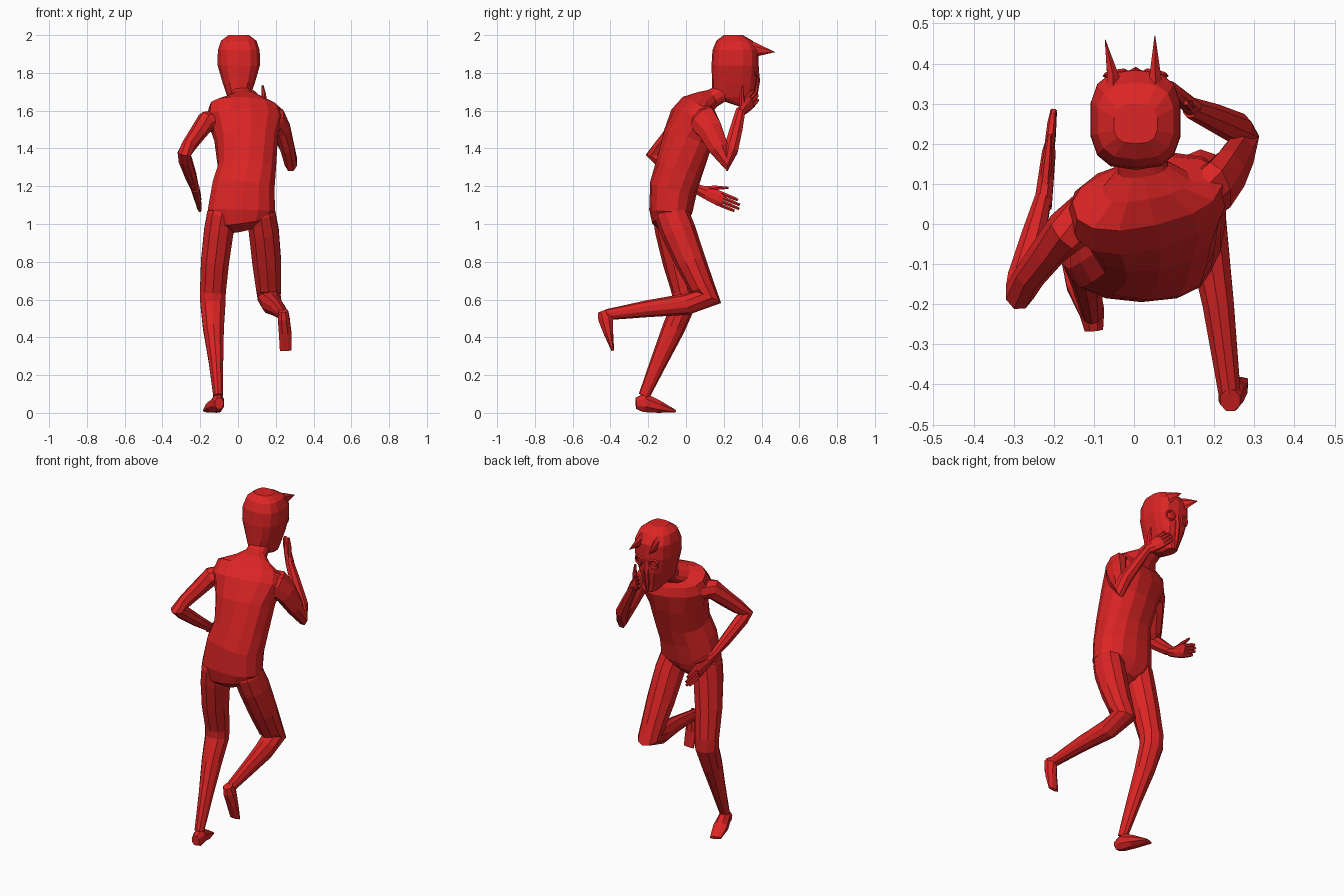
import bpy, bmesh, math
from mathutils import Vector

red = bpy.data.materials.new("red")
red.diffuse_color = (0.72, 0.018, 0.018, 1)


def loft(name, rings, n=8, side=None, power=1.0, axis=None):
    """Skin elliptical rings (x, y, z, half width, half depth[, yaw degrees]) along a path."""
    bm = bmesh.new()
    pts = [Vector(r[:3]) for r in rings]
    loops = []
    for i, r in enumerate(rings):
        t = Vector()
        if i > 0:
            t += (pts[i] - pts[i - 1]).normalized()
        if i < len(pts) - 1:
            t += (pts[i + 1] - pts[i]).normalized()
        t = Vector(axis).normalized() if axis else t.normalized()
        a = math.radians(r[5] if len(r) > 5 else 0)
        s = Vector(side) if side else Vector((math.cos(a), math.sin(a), 0))
        u = (s - t * s.dot(t)).normalized()
        v = t.cross(u)
        loop = []
        for k in range(n):
            b = 2 * math.pi * (k + 0.5) / n
            c, d = math.cos(b), math.sin(b)
            c = math.copysign(abs(c) ** power, c)
            d = math.copysign(abs(d) ** power, d)
            loop.append(bm.verts.new(pts[i] + u * r[3] * c + v * r[4] * d))
        loops.append(loop)
    for lo, hi in zip(loops, loops[1:]):
        for k in range(n):
            j = (k + 1) % n
            bm.faces.new((lo[k], lo[j], hi[j], hi[k]))
    bm.faces.new(loops[0][::-1])
    bm.faces.new(loops[-1])
    bmesh.ops.recalc_face_normals(bm, faces=bm.faces[:])
    me = bpy.data.meshes.new(name)
    bm.to_mesh(me)
    bm.free()
    me.materials.append(red)
    ob = bpy.data.objects.new(name, me)
    bpy.context.collection.objects.link(ob)
    return ob


def hand(name, wrist, tip, spread, thumb=.07):
    """Palm, four fingers fanned along spread, and a thumb on the +spread side."""
    w, p = Vector(wrist), Vector(tip)
    d = p - w
    s = Vector(spread)
    s = (s - d * s.dot(d) / d.length_squared).normalized()
    loft(name + "_palm", [(*(w + d * f), a, b) for f, a, b in
         ((-0.1, .026, .024), (.2, .036, .021), (.5, .043, .018), (.6, .04, .013))], 8, side=s)
    for i in range(4):
        o = (i - 1.5) * 0.02
        reach = (0.92, 1.0, 0.98, 0.9)[i]
        loft(f"{name}_finger_{i}", [(*(w + d * .5 + s * o), .011, .012),
             (*(w + d * .8 + s * o), .01, .011),
             (*(w + d * reach + s * o), .008, .008)], 6, side=s)
    loft(name + "_thumb", [(*(w + d * .1 + s * .015), .016, .014),
         (*(w + d * .35 + s * thumb * .65), .013, .012),
         (*(w + d * .6 + s * thumb), .006, .006)], 6, side=d)


# torso and neck, shoulders twisted toward the right arm
loft("torso", [
    (.03, -.07, .975, .07, .055), (.02, -.08, 1.015, .15, .1), (.018, -.08, 1.07, .182, .115),
    (.03, -.065, 1.2, .168, .127), (.047, -.035, 1.3, .156, .128, 4),
    (.043, .01, 1.45, .168, .134, 10), (.035, .05, 1.56, .205, .124, 16),
    (.033, .075, 1.618, .19, .096, 16), (.03, .1, 1.645, .11, .066, 12),
    (.022, .14, 1.665, .064, .05, 4), (.01, .22, 1.71, .05, .045)], 14, power=.85)

# head, boxy from above
loft("head", [
    (.004, .315, 1.625, .03, .042), (.004, .25, 1.67, .06, .112),
    (.004, .258, 1.75, .088, .12), (.004, .26, 1.84, .114, .125),
    (.004, .262, 1.92, .113, .122), (.004, .257, 1.97, .096, .096),
    (.004, .25, 2.0, .055, .05)], 14, power=.72, axis=(0, 0, 1))

# forehead horns
for name, x, tx, ty in (("left_horn", -.052, -.072, .46), ("right_horn", .053, .052, .47)):
    loft(name, [(x, .32, 1.93, .022, .045), (x, .365, 1.922, .017, .038),
                (tx, ty, 1.91, .001, .001)], 6)

# long drooping nose and eye rings
loft("nose", [(.004, .37, 1.85, .012, .012), (.004, .374, 1.76, .018, .018),
              (.004, .366, 1.68, .014, .013), (.004, .36, 1.62, .004, .004)], 6)
for name, x, turn in (("left_eye_ring", -.046, .2), ("right_eye_ring", .054, -.2)):
    bpy.ops.mesh.primitive_torus_add(major_radius=.026, minor_radius=.007, major_segments=10,
        minor_segments=4, location=(x, .375, 1.81), rotation=(math.pi / 2 - .1, 0, turn))
    bpy.context.object.name = name
    bpy.context.object.data.materials.append(red)

# right arm raised, hand laid across the cheek
loft("right_arm", [
    (.14, .06, 1.565, .06, .075), (.205, .09, 1.555, .055, .082), (.235, .125, 1.5, .046, .072),
    (.262, .175, 1.4, .04, .055), (.28, .215, 1.33, .035, .055),
    (.262, .236, 1.39, .036, .042), (.2, .265, 1.5, .029, .036),
    (.14, .29, 1.605, .022, .027)], 8)
hand("right_hand", (.14, .295, 1.6), (.05, .375, 1.69), (.1, -.1, .5), .1)

# left arm swung back with the elbow bent
loft("left_arm", [
    (-.115, .02, 1.545, .065, .06), (-.17, -.02, 1.54, .055, .058), (-.21, -.065, 1.485, .045, .048),
    (-.26, -.13, 1.415, .039, .04), (-.285, -.17, 1.37, .038, .045),
    (-.28, -.135, 1.342, .037, .041), (-.25, -.03, 1.255, .032, .034),
    (-.225, .07, 1.18, .021, .025)], 8)
hand("left_hand", (-.225, .065, 1.182), (-.2, .285, 1.09), (0, .39, .92))

# right leg kicked up behind
loft("right_leg", [
    (.11, -.085, 1.13, .06, .07), (.122, -.075, 1.05, .08, .092), (.137, -.04, .96, .083, .093),
    (.152, .025, .8, .08, .081), (.162, .085, .665, .07, .068), (.165, .112, .612, .064, .08),
    (.178, 0, .575, .055, .057), (.21, -.2, .552, .041, .045),
    (.238, -.42, .52, .029, .029)], 10)
loft("right_foot", [
    (.24, -.44, .54, .027, .03), (.242, -.425, .5, .034, .044),
    (.25, -.41, .42, .036, .027), (.253, -.388, .33, .034, .008)], 8)

# left leg carrying the weight
loft("left_leg", [
    (-.075, -.085, 1.13, .06, .075), (-.088, -.08, 1.05, .08, .097), (-.102, -.07, .96, .082, .093),
    (-.122, -.043, .8, .078, .081), (-.133, -.01, .64, .072, .066), (-.133, -.01, .58, .07, .064),
    (-.13, -.065, .45, .058, .06), (-.117, -.14, .28, .041, .046),
    (-.105, -.222, .09, .027, .03)], 10)
loft("left_foot", [
    (-.1, -.265, .05, .025, .032), (-.105, -.22, .054, .034, .054),
    (-.128, -.15, .034, .044, .036), (-.155, -.062, .01, .034, .009)], 8)
